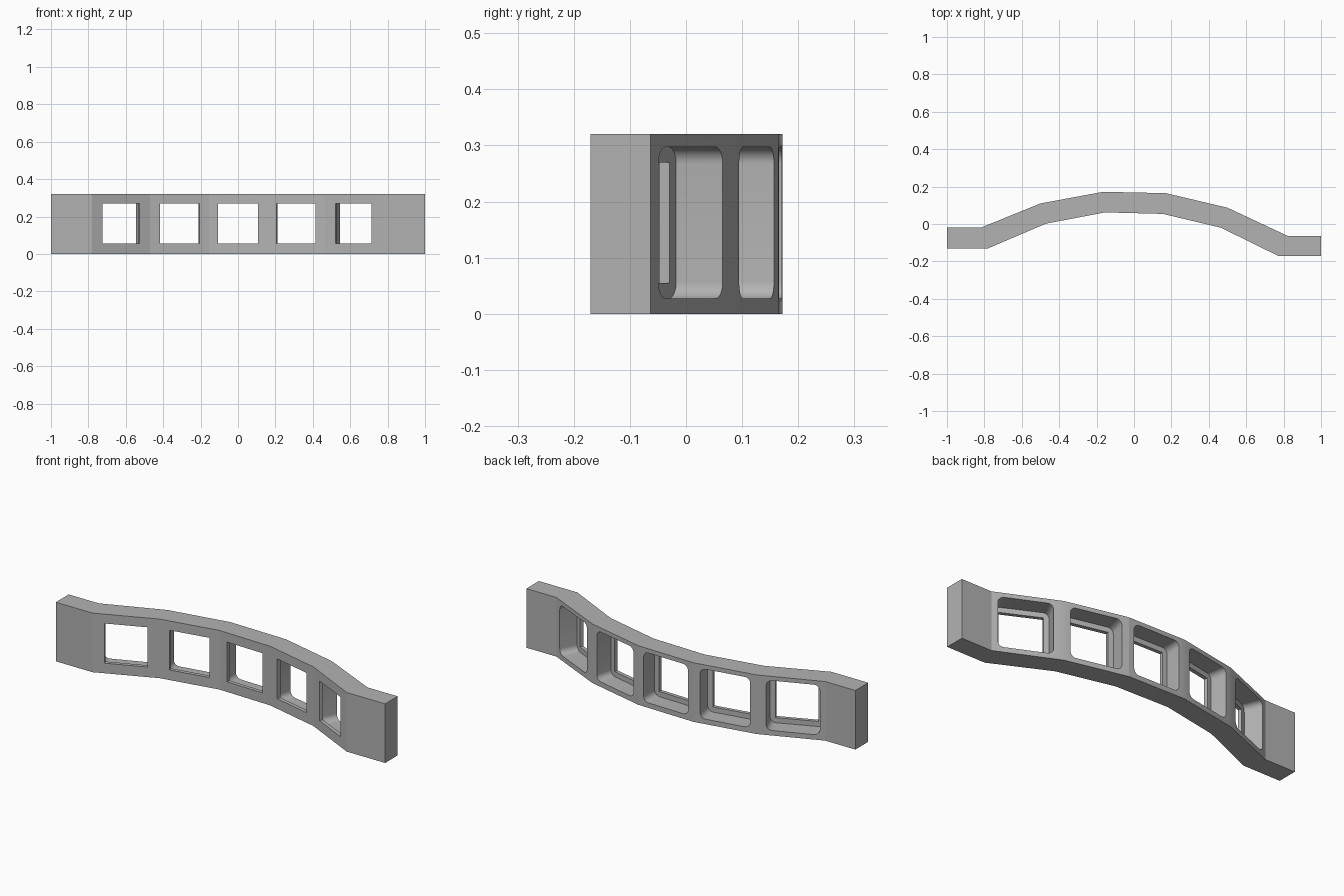
import bpy, bmesh, math
from mathutils import Vector, Matrix

HEIGHT = 0.32
cube = bpy.data.objects.get("Cube")
if cube:
    bpy.data.objects.remove(cube, do_unlink=True)

grey = bpy.data.materials.new("plain grey")
grey.use_nodes = True
COLOUR = (0.45, 0.45, 0.45, 1)
grey.diffuse_color = COLOUR
grey.node_tree.nodes["Principled BSDF"].inputs["Base Color"].default_value = COLOUR


def prism(name, points, direction):
    """Extrude a closed outline along a direction."""
    bm = bmesh.new()
    face = bm.faces.new([bm.verts.new(p) for p in points])
    new = bmesh.ops.extrude_face_region(bm, geom=[face])["geom"]
    bmesh.ops.translate(bm, vec=direction, verts=[v for v in new if isinstance(v, bmesh.types.BMVert)])
    bmesh.ops.recalc_face_normals(bm, faces=bm.faces)
    mesh = bpy.data.meshes.new(name)
    bm.to_mesh(mesh)
    bm.free()
    mesh.materials.append(grey)
    obj = bpy.data.objects.new(name, mesh)
    bpy.context.collection.objects.link(obj)
    return obj


def rounded_square(half, radius, steps=8):
    """Square outline in the panel plane, with optional round corners."""
    pts = []
    for k, (sx, sz) in enumerate([(1, 1), (-1, 1), (-1, -1), (1, -1)]):
        for i in range(steps + 1 if radius else 1):
            a = math.pi / 2 * (k + i / steps)
            c = half - radius
            pts.append(Vector((sx * c + radius * math.cos(a), 0, sz * c + radius * math.sin(a)))
                       if radius else Vector((sx * half, 0, sz * half)))
    return pts


# Plan of the bent bar: front and back edges, left to right
front = [(-1, -0.13), (-0.78, -0.13), (-0.47, 0.002), (-0.155, 0.062),
         (0.155, 0.054), (0.465, -0.02), (0.77, -0.17), (1, -0.17)]
back = [(-1, -0.02), (-0.82, -0.02), (-0.50, 0.11), (-0.165, 0.172),
        (0.17, 0.165), (0.50, 0.087), (0.82, -0.063), (1, -0.063)]
beam = prism("window_beam", [(x, y, 0) for x, y in front + back[::-1]], (0, 0, HEIGHT))

# Each of the five panels gets a square opening and a wider rounded recess behind it
for i in range(1, 6):
    a, b = Vector(front[i]), Vector(front[i + 1])
    along = (b - a).normalized()
    mid = (a + b) / 2
    place = Matrix.Translation((mid.x, mid.y, HEIGHT / 2 + 0.002)) @ Matrix.Rotation(
        math.atan2(along.y, along.x), 4, "Z")
    normal = Vector((-along.y, along.x, 0))
    for half, radius, start in ((0.1075, 0, -0.02), (0.135, 0.03, 0.02)):
        outline = [place @ p + normal * start for p in rounded_square(half, radius)]
        cutter = prism("cutter", outline, normal * (0.14 - start))
        cutter.hide_render = True
        mod = beam.modifiers.new("cut", "BOOLEAN")
        mod.operation = "DIFFERENCE"
        mod.solver = "EXACT"
        mod.object = cutter
        bpy.ops.object.select_all(action="DESELECT")
        bpy.context.view_layer.objects.active = beam
        beam.select_set(True)
        bpy.ops.object.modifier_apply(modifier=mod.name)
        bpy.data.objects.remove(cutter, do_unlink=True)

# Smooth only the round recess corners
bpy.ops.object.shade_smooth_by_angle(angle=math.radians(12))
